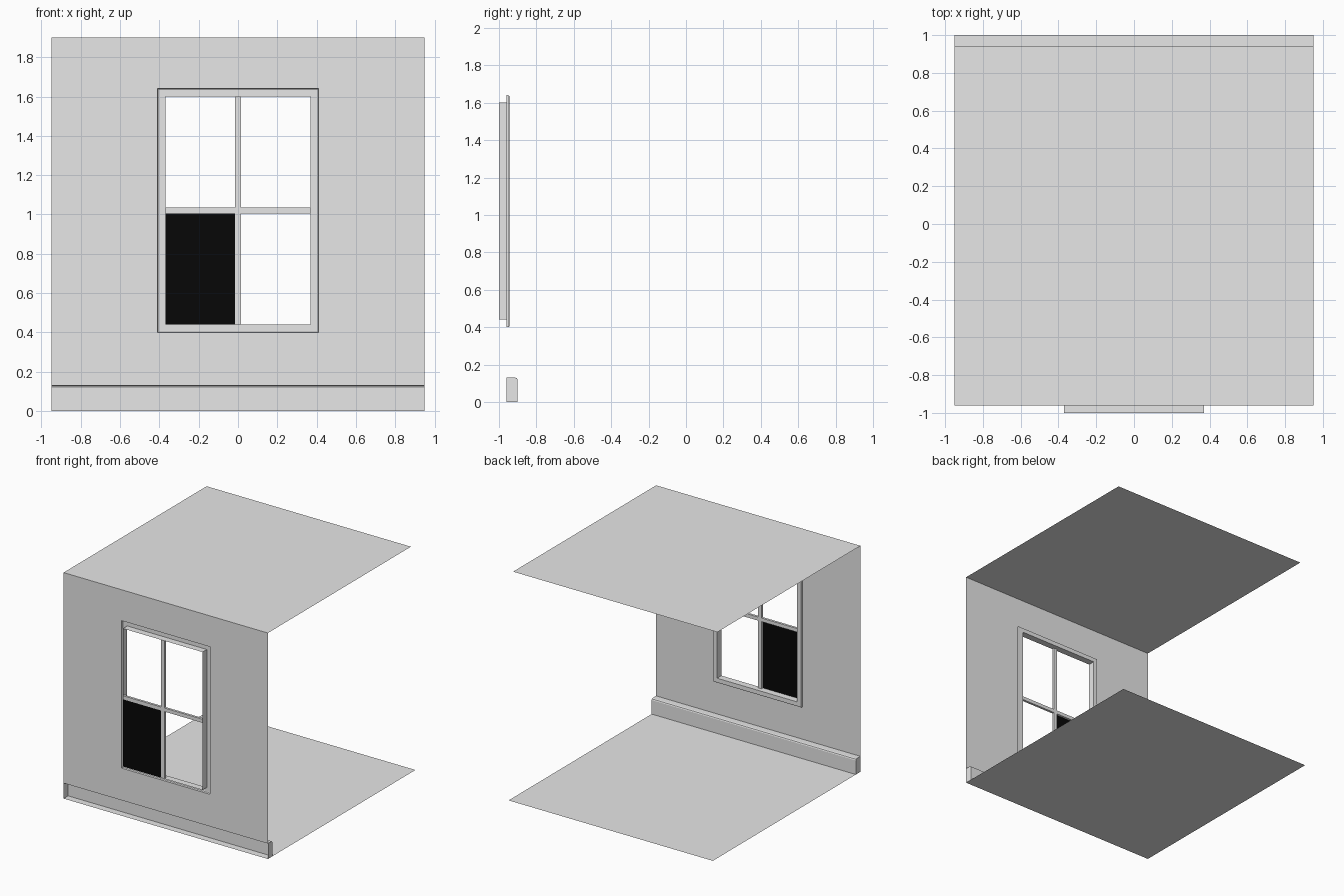
import bpy, math

if "Cube" in bpy.data.objects:
    bpy.data.objects.remove(bpy.data.objects["Cube"])

def material(name, v):
    m = bpy.data.materials.new(name)
    m.diffuse_color = (v, v, v, 1)
    m.use_nodes = True
    m.node_tree.nodes["Principled BSDF"].inputs["Base Color"].default_value = m.diffuse_color
    return m

grey = material("plaster_grey", 0.8)
black = material("black_pane", 0.002)

def mesh(name, verts, faces, mat=grey):
    me = bpy.data.meshes.new(name)
    me.from_pydata(verts, [], faces)
    me.materials.append(mat)
    ob = bpy.data.objects.new(name, me)
    bpy.context.collection.objects.link(ob)
    return ob

def box(name, x0, x1, y0, y1, z0, z1):
    v = [(x, y, z) for x in (x0, x1) for y in (y0, y1) for z in (z0, z1)]
    f = [(0, 1, 3, 2), (4, 6, 7, 5), (0, 4, 5, 1), (2, 3, 7, 6), (0, 2, 6, 4), (1, 5, 7, 3)]
    return mesh(name, v, f)

def rect(hw, z0, z1, y):
    return [(-hw, y, z0), (hw, y, z0), (hw, y, z1), (-hw, y, z1)]

def loft(name, rings):
    """Join a series of four-cornered loops, outermost first."""
    v = [p for r in rings for p in r]
    f = [(4*i + k, 4*i + 4 + k, 4*i + 4 + (k + 1) % 4, 4*i + (k + 1) % 4)
         for i in range(len(rings) - 1) for k in range(4)]
    return mesh(name, v, f)

def rounded(cu, cw, r, steps=2):
    """Quarter-round corner points from the first axis to the second."""
    return [(cu + r * math.cos(a), cw + r * math.sin(a))
            for a in (math.pi / 2 * i / steps for i in range(steps + 1))]

W, WALL, TOP, BASE = 0.95, -0.96, 1.90, 0.13
HW, Z0, Z1, TRIM = 0.37, 0.44, 1.60, 0.04

def opening(o, y):
    return rect(HW + o, Z0 - o, Z1 + o, y)

# Floor and ceiling sheets
mesh("floor", [(-W, WALL, 0), (W, WALL, 0), (W, 1, 0), (-W, 1, 0)], [(0, 1, 2, 3)])
mesh("ceiling", [(-W, WALL, TOP), (W, WALL, TOP), (W, 0.94, TOP), (-W, 0.94, TOP)], [(3, 2, 1, 0)])

# Wall sheet with window opening, stopping above the skirting
loft("wall", [rect(W, BASE, TOP, WALL), opening(TRIM, WALL)])

# Window trim with rounded outer edge, running into the jamb that passes outwards
r = 0.008
corner = rounded(TRIM - r, -0.943 - r, r)
loft("window_frame", [opening(TRIM, WALL)] + [opening(o, y) for o, y in corner]
     + [opening(0, -0.943), opening(0, -1.0)])

# Crossed glazing bars
zc, b = (Z0 + Z1) / 2, 0.015
box("vertical_bar", -b, b, -1.0, -0.98, Z0, Z1)
for name, s in (("left_bar", -1), ("right_bar", 1)):
    x0, x1 = sorted((s * b, s * HW))
    box(name, x0, x1, -1.0, -0.98, zc - b, zc + b)

# Single dark pane, lower left
mesh("dark_pane", [(-HW, -0.999, Z0), (-b, -0.999, Z0), (-b, -0.999, zc - b), (-HW, -0.999, zc - b)],
     [(0, 1, 2, 3)], black)

# Skirting: open-backed profile with rounded top edge and closed ends
r = 0.012
prof = [(-0.90, 0)] + rounded(-0.90 - r, BASE - r, r) + [(WALL, BASE)]
end = prof + [(WALL, 0)]
n = len(end)
verts = [(x, y, z) for x in (-W, W) for y, z in end]
faces = [(i, i + 1, n + i + 1, n + i) for i in range(len(prof) - 1)]
faces += [tuple(range(n))[::-1], tuple(range(n, 2 * n))]
mesh("skirting", verts, faces)
